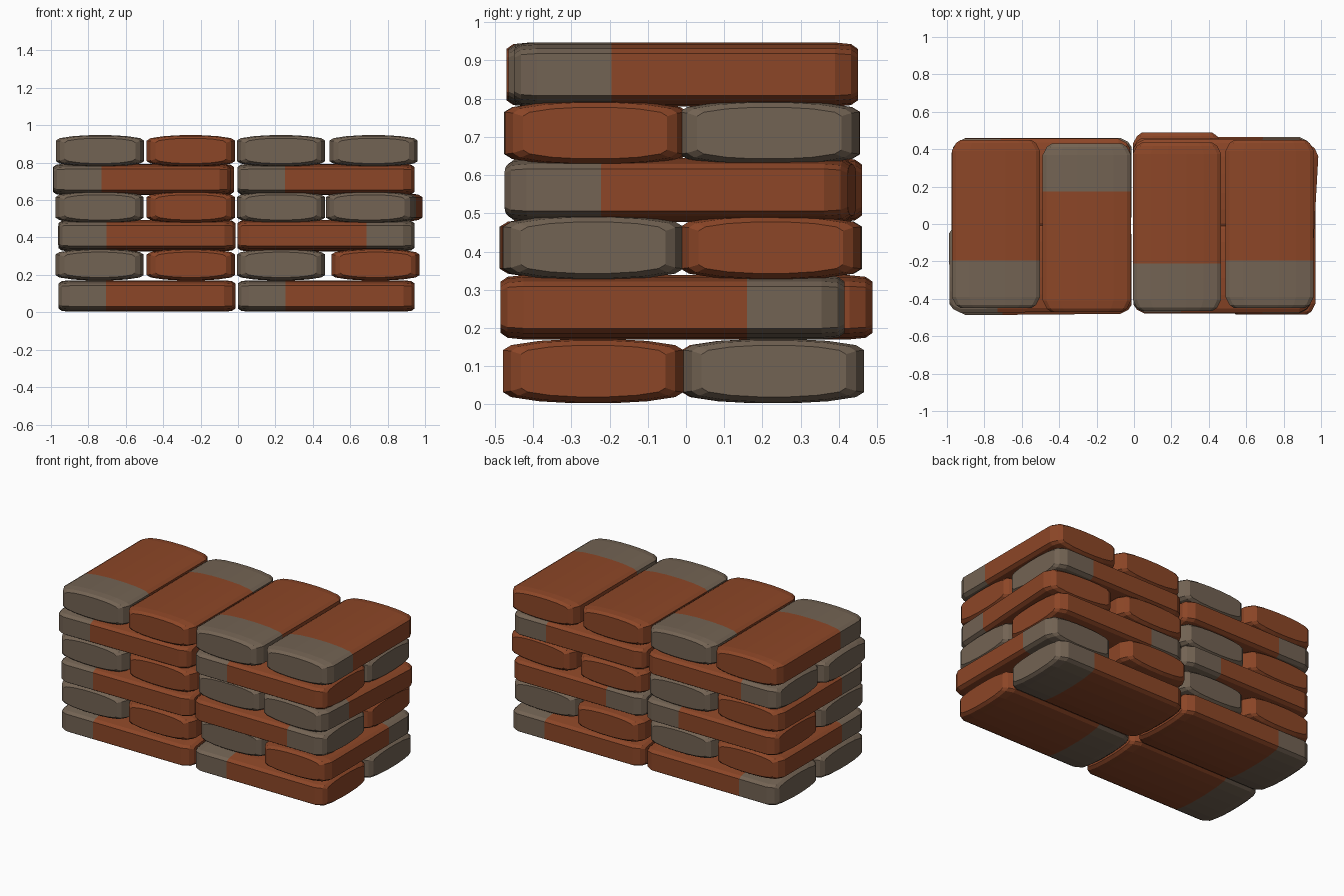
import bpy, bmesh, math

if "Cube" in bpy.data.objects:
    bpy.data.objects.remove(bpy.data.objects["Cube"])

def material(name, rgb):
    m = bpy.data.materials.new(name)
    m.diffuse_color = (*rgb, 1)
    m.use_nodes = True
    m.node_tree.nodes["Principled BSDF"].inputs["Base Color"].default_value = m.diffuse_color
    return m

BROWN = material("brown sack", (0.262, 0.061, 0.020))
GREY = material("grey sack end", (0.171, 0.125, 0.087))

# upper half of the sack cross-section, from side to side (width fraction, height)
HALF = [(-1, .055), (-.91, .068), (-.6, .079), (-.22, .084),
        (.22, .084), (.6, .079), (.91, .068), (1, .055)]
SECTION = HALF + [(-u, -h) for u, h in HALF]

def sack(name, cx, cy, cz, gray_dir, length, width=0.472, tilt=0.0):
    """Sack lying along local x, with the grey band at its +x end."""
    e = length / 2
    # stations: x, width scale, height scale
    rings = [(-e, .80, .80), (-e + .018, .91, .95), (-e + .06, 1, 1),
             (e - .255, 1, 1), (e - .06, 1, 1), (e - .018, .91, .95), (e, .80, .80)]
    bm = bmesh.new()
    loops = [[bm.verts.new((x, u * width / 2 * ws, h * hs)) for u, h in SECTION]
             for x, ws, hs in rings]
    n = len(SECTION)
    for i in range(len(loops) - 1):
        a, b = loops[i], loops[i + 1]
        for k in range(n):
            f = bm.faces.new((a[k], a[(k + 1) % n], b[(k + 1) % n], b[k]))
            f.material_index = 1 if i >= 3 else 0
    bm.faces.new(loops[0])
    bm.faces.new(loops[-1]).material_index = 1
    bmesh.ops.recalc_face_normals(bm, faces=bm.faces)
    me = bpy.data.meshes.new(name)
    bm.to_mesh(me)
    bm.free()
    me.materials.append(BROWN)
    me.materials.append(GREY)
    ob = bpy.data.objects.new(name, me)
    ob.location = (cx, cy, cz)
    ob.rotation_euler.z = math.radians(gray_dir + tilt)
    bpy.context.collection.objects.link(ob)

L, R, F, B = 180, 0, -90, 90   # direction of the grey end

# lengthwise layers: (z, [(x, y, grey direction, tilt)])
long_layers = [
    (.087, [(-.487, -.243, L, 0), (.472, -.243, L, 0),
            (-.487, .225, L, 0), (.472, .230, R, 0)]),
    (.410, [(-.487, -.248, L, .5), (.470, -.243, R, 0),
            (-.487, .225, R, 0), (.470, .222, L, 0)]),
    (.710, [(-.515, -.235, L, .7), (.470, -.238, L, 0),
            (-.495, .220, L, 0), (.470, .218, R, 0)]),
]
# crosswise layers
cross_layers = [
    (.254, [(-.740, -.01, F, 0), (-.252, -.02, B, 0),
            (.230, .038, F, 0), (.735, -.035, B, 0)]),
    (.561, [(-.740, -.01, F, 0), (-.252, -.01, B, 0),
            (.230, .01, F, 0), (.728, -.015, F, -3.2)]),
    (.863, [(-.738, 0, F, 0), (-.252, -.02, B, 0),
            (.230, -.015, F, 0), (.725, 0, F, 0)]),
]
for layers, length, kind in ((long_layers, .945, "long_sack"), (cross_layers, .90, "cross_sack")):
    for j, (z, items) in enumerate(layers):
        for k, (x, y, d, t) in enumerate(items):
            sack(f"{kind}_{j + 1}_{k + 1}", x, y, z, d, length, tilt=t)
